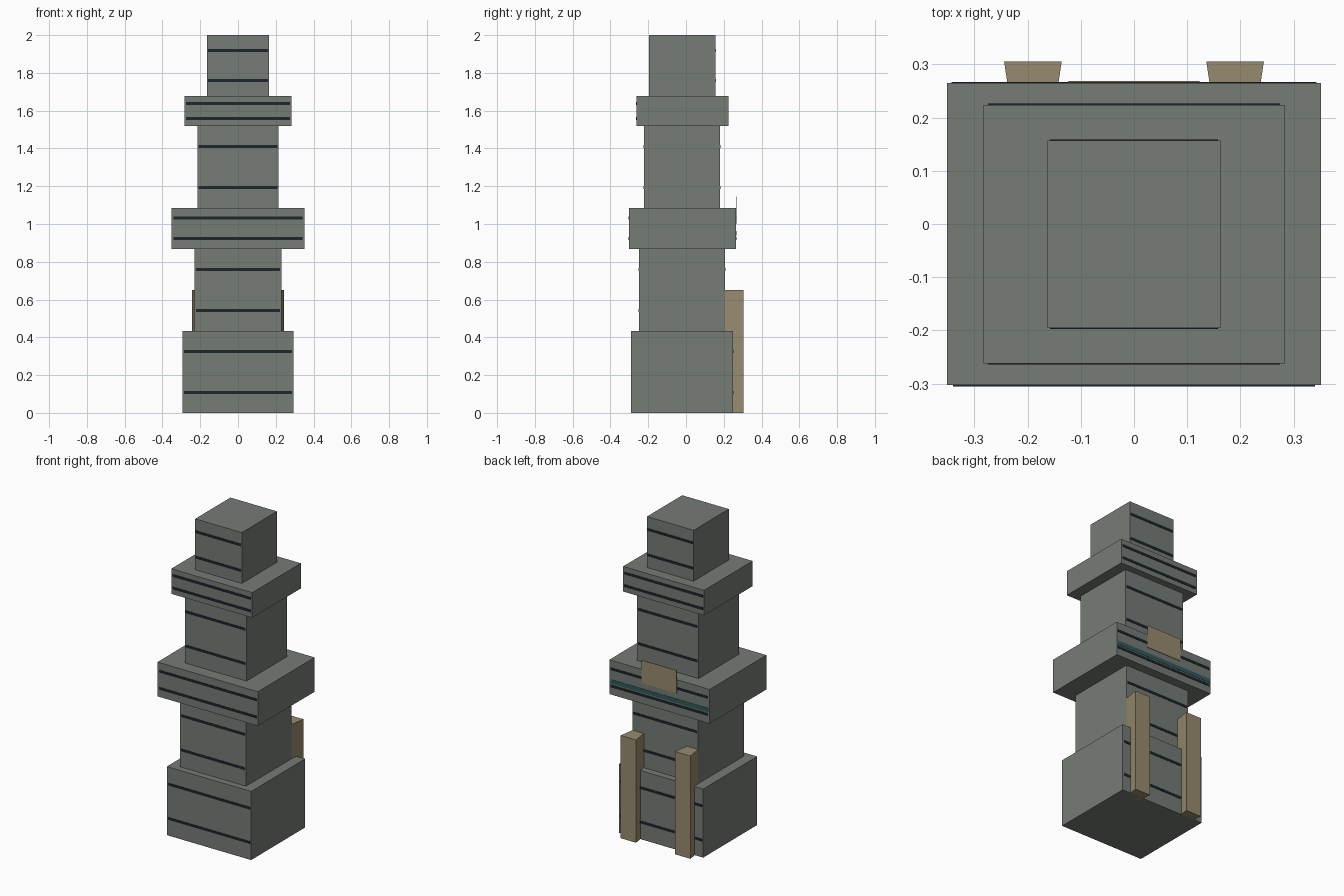
import bpy, bmesh

if "Cube" in bpy.data.objects:
    bpy.data.objects.remove(bpy.data.objects["Cube"])


def material(name, r, g, b):
    m = bpy.data.materials.new(name)
    m.diffuse_color = (r, g, b, 1)
    m.use_nodes = True
    m.node_tree.nodes["Principled BSDF"].inputs["Base Color"].default_value = m.diffuse_color
    return m


STONE = material("stone", 0.18, 0.20, 0.18)
DARK = material("dark_band", 0.013, 0.018, 0.026)
TEAL = material("teal_band", 0.03, 0.10, 0.11)
TAN = material("tan", 0.31, 0.26, 0.16)


def block(name, x0, x1, y0, y1, z0, z1, mat, flare=0.0):
    """Box; flare widens the +y end by that much on each side."""
    bm = bmesh.new()
    bmesh.ops.create_cube(bm, size=1)
    for v in bm.verts:
        right, back, top = (c > 0 for c in v.co)
        f = flare if back else 0
        v.co = (x1 + f if right else x0 - f, y1 if back else y0, z1 if top else z0)
    mesh = bpy.data.meshes.new(name)
    bm.to_mesh(mesh)
    bm.free()
    mesh.materials.append(mat)
    obj = bpy.data.objects.new(name, mesh)
    bpy.context.collection.objects.link(obj)
    return obj


# Stacked tiers: half width, front y, back y, bottom z, top z
tiers = [
    ("base", 0.295, -0.290, 0.250, 0.000, 0.434),
    ("lower_shaft", 0.230, -0.249, 0.207, 0.434, 0.868),
    ("wide_collar", 0.351, -0.303, 0.265, 0.868, 1.085),
    ("upper_shaft", 0.215, -0.223, 0.181, 1.085, 1.519),
    ("small_collar", 0.283, -0.262, 0.224, 1.519, 1.678),
    ("cap", 0.163, -0.195, 0.157, 1.678, 2.000),
]
LIP = 0.002
for name, hw, front, back, z0, z1 in tiers:
    block(name, -hw, hw, front, back, z0, z1, STONE)
    # Two dark bands on the front and back of every tier
    for side, y in (("front", front), ("back", back)):
        for level, t in (("low", 0.25), ("high", 0.75)):
            z = z0 + t * (z1 - z0)
            block(f"{name}_{side}_{level}_band", -hw * 0.97, hw * 0.97,
                  y - LIP, y + LIP, z - 0.008, z + 0.008, DARK)

# Teal band and tan plate on the back of the wide collar
block("teal_band", -0.343, 0.343, 0.264, 0.267, 0.938, 0.964, TEAL)
block("back_plate", -0.123, 0.123, 0.2655, 0.2685, 1.0, 1.145, TAN)

# Flared piers standing against the back
for name, cx in (("left_pier", -0.19), ("right_pier", 0.19)):
    block(name, cx - 0.039, cx + 0.039, 0.205, 0.305, 0, 0.65, TAN, flare=0.015)
